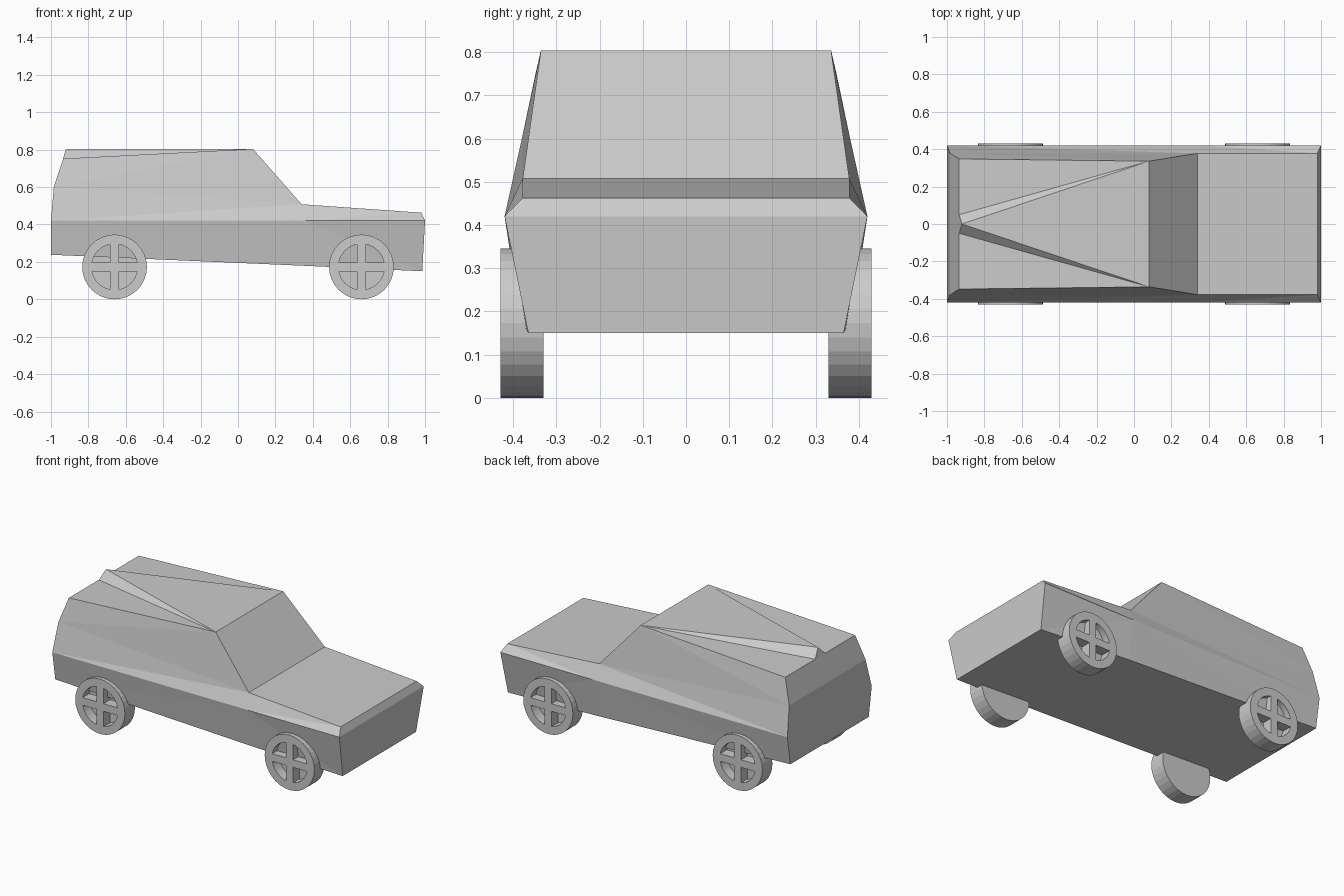
import bpy, bmesh
from math import pi, cos, sin, acos, asin

if "Cube" in bpy.data.objects:
    bpy.data.objects.remove(bpy.data.objects["Cube"])


def make_object(name, bm):
    bmesh.ops.recalc_face_normals(bm, faces=bm.faces)
    mesh = bpy.data.meshes.new(name)
    bm.to_mesh(mesh)
    bm.free()
    obj = bpy.data.objects.new(name, mesh)
    bpy.context.collection.objects.link(obj)
    return obj


# Body: key corners of one side, mirrored across y
corners = {
    "rear_low": (-1.0, 0.39, 0.238), "rear_waist": (-1.0, 0.42, 0.42),
    "rear_mid": (-0.985, 0.38, 0.6), "rear_top": (-0.935, 0.348, 0.752),
    "notch": (-0.935, 0.05, 0.752), "roof_front": (0.08, 0.336, 0.804),
    "glass_low": (0.34, 0.378, 0.508), "hood_front": (0.98, 0.378, 0.463),
    "nose_waist": (1.0, 0.42, 0.42), "nose_low": (0.985, 0.365, 0.15),
    "side_waist": (0.36, 0.42, 0.42), "side_low": (0.36, 0.383, 0.179),
}
side_faces = [
    ("rear_top", "roof_front", "glass_low", "rear_mid"),
    ("rear_mid", "glass_low", "side_waist", "rear_waist"),
    ("glass_low", "hood_front", "nose_waist", "side_waist"),
    ("rear_waist", "side_waist", "side_low", "rear_low"),
    ("side_waist", "nose_waist", "nose_low", "side_low"),
    ("rear_top", "notch", "roof_front"),
]
bridges = [
    ("roof_front", "glass_low"), ("glass_low", "hood_front"),
    ("hood_front", "nose_waist"), ("nose_waist", "nose_low"),
    ("nose_low", "side_low"), ("side_low", "rear_low"),
    ("rear_low", "rear_waist"), ("rear_waist", "rear_mid"),
]
bm = bmesh.new()
L, R = ({k: bm.verts.new((x, s * y, z)) for k, (x, y, z) in corners.items()}
        for s in (1, -1))
ridge = bm.verts.new((-0.92, 0, 0.804))
for side in (L, R):
    for face in side_faces:
        bm.faces.new([side[k] for k in face])
    bm.faces.new((side["notch"], ridge, side["roof_front"]))
for a, b in bridges:
    bm.faces.new((L[a], L[b], R[b], R[a]))
bm.faces.new((ridge, L["roof_front"], R["roof_front"]))
# Tail panel running up to the small notch in the roof edge
bm.faces.new((L["rear_mid"], L["rear_top"], L["notch"], ridge,
              R["notch"], R["rear_top"], R["rear_mid"]))
bmesh.ops.triangulate(bm, faces=bm.faces)
make_object("car_body", bm)


def prism(bm, outline, y0, y1):
    a, b = ([bm.verts.new((x, y, z)) for x, z in outline] for y in (y0, y1))
    n = len(outline)
    bm.faces.new(a)
    bm.faces.new(b[::-1])
    for i in range(n):
        bm.faces.new((a[i], b[i], b[(i + 1) % n], a[(i + 1) % n]))


# Wheel disc, with its outer face towards -y
RADIUS, HALF_WIDTH, SIDES = 0.173, 0.05, 32
bm = bmesh.new()
prism(bm, [(RADIUS * cos(2 * pi * i / SIDES), RADIUS * sin(2 * pi * i / SIDES))
           for i in range(SIDES)], -HALF_WIDTH, HALF_WIDTH)
wheel = make_object("wheel", bm)

# Four quarter pockets leave a rim and crossed spokes
bm = bmesh.new()
r, w = 0.123, 0.024
a0, a1 = asin(w / r), acos(w / r)
for q in range(4):
    quarter = [(w, w)] + [(r * cos(a0 + (a1 - a0) * i / 8), r * sin(a0 + (a1 - a0) * i / 8))
                          for i in range(9)]
    c, s = round(cos(q * pi / 2)), round(sin(q * pi / 2))
    prism(bm, [(c * x - s * z, s * x + c * z) for x, z in quarter], -0.1, 0.015)
cutter = make_object("pocket_cutter", bm)
cutter.hide_render = True
mod = wheel.modifiers.new("pockets", "BOOLEAN")
mod.operation, mod.solver, mod.object = "DIFFERENCE", "EXACT", cutter
bpy.context.view_layer.objects.active = wheel
bpy.ops.object.modifier_apply(modifier=mod.name)
bpy.data.objects.remove(cutter)

# Place the four wheels
for end, x in (("rear", -0.66), ("front", 0.66)):
    for side, s in (("right", -1), ("left", 1)):
        obj = bpy.data.objects.new(f"{end}_{side}_wheel", wheel.data)
        obj.location = (x, s * 0.38, RADIUS)
        obj.rotation_euler.z = pi if s > 0 else 0
        bpy.context.collection.objects.link(obj)
bpy.data.objects.remove(wheel)
